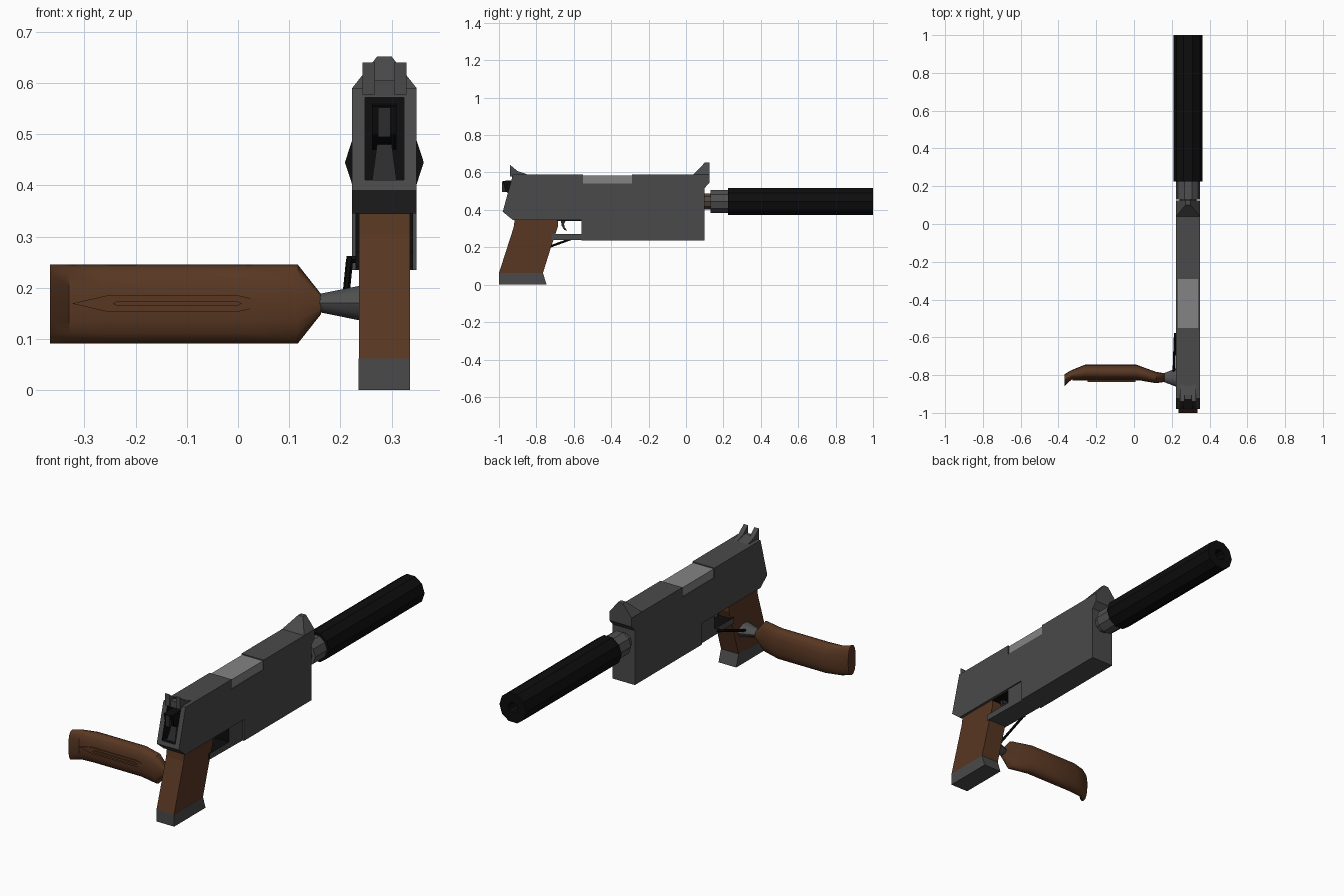
import bpy, bmesh, math
from mathutils import Vector

if "Cube" in bpy.data.objects:
    bpy.data.objects.remove(bpy.data.objects["Cube"])

CX = 0.286   # centre plane of the pistol


def material(name, r, g, b):
    m = bpy.data.materials.new(name)
    m.diffuse_color = (r, g, b, 1)
    m.use_nodes = True
    m.node_tree.nodes["Principled BSDF"].inputs["Base Color"].default_value = m.diffuse_color
    return m


GREY = material("gun grey", 0.068, 0.068, 0.068)
MID = material("hinge grey", 0.08, 0.08, 0.082)
SILVER = material("port silver", 0.23, 0.23, 0.23)
BLACK = material("black", 0.004, 0.004, 0.004)
DARK = material("dark grey", 0.025, 0.025, 0.025)
BROWN = material("wood brown", 0.098, 0.038, 0.016)
BARREL = material("barrel brown grey", 0.085, 0.062, 0.05)


def loft(name, rings, mat, smooth=False):
    """Skin a list of equal-length point rings and cap both ends."""
    bm = bmesh.new()
    vs = [[bm.verts.new(p) for p in ring] for ring in rings]
    n = len(vs[0])
    for a, b in zip(vs, vs[1:]):
        for i in range(n):
            j = (i + 1) % n
            bm.faces.new((a[i], a[j], b[j], b[i]))
    bm.faces.new(vs[0][::-1])
    bm.faces.new(vs[-1])
    bmesh.ops.recalc_face_normals(bm, faces=bm.faces)
    me = bpy.data.meshes.new(name)
    bm.to_mesh(me)
    bm.free()
    me.materials.append(mat)
    ob = bpy.data.objects.new(name, me)
    bpy.context.collection.objects.link(ob)
    if smooth:
        bpy.ops.object.select_all(action='DESELECT')
        ob.select_set(True)
        bpy.context.view_layer.objects.active = ob
        bpy.ops.object.shade_smooth_by_angle(angle=math.radians(40))
    return ob


def prism(name, profile, x0, x1, mat):
    """Extrude a (y, z) profile across x."""
    return loft(name, [[(x, y, z) for y, z in profile] for x in (x0, x1)], mat)


def box(name, x0, x1, y0, y1, z0, z1, mat):
    return prism(name, [(y0, z0), (y1, z0), (y1, z1), (y0, z1)], x0, x1, mat)


def tube_y(name, stations, cz, n, mat):
    """Round part along y from (y, radius) stations."""
    rings = [[(CX + r * math.cos(2 * math.pi * i / n), y,
               cz + r * math.sin(2 * math.pi * i / n)) for i in range(n)]
             for y, r in stations]
    return loft(name, rings, mat)


def tube_x(name, stations, cz, n, mat, power=1.0):
    """Oval part along x from (x, y centre, y radius, z radius) stations."""
    def bulge(v):
        return math.copysign(abs(v) ** power, v)
    rings = [[(x, cy + ry * bulge(math.cos(2 * math.pi * i / n)),
               cz + rz * bulge(math.sin(2 * math.pi * i / n))) for i in range(n)]
             for x, cy, ry, rz in stations]
    return loft(name, rings, mat, True)


def cut(ob, cutter):
    mod = ob.modifiers.new("cut", 'BOOLEAN')
    mod.operation = 'DIFFERENCE'
    mod.solver = 'EXACT'
    mod.material_mode = 'TRANSFER'
    mod.object = cutter
    bpy.context.view_layer.objects.active = ob
    bpy.ops.object.modifier_apply(modifier=mod.name)
    bpy.data.objects.remove(cutter)


# Slide and frame, with a rear channel and an ejection port
body = prism("body", [(-0.925, 0.59), (-0.98, 0.39), (-0.925, 0.345), (-0.45, 0.345),
                      (-0.45, 0.235), (0.098, 0.235), (0.098, 0.59)],
             CX - 0.063, CX + 0.063, GREY)
cut(body, prism("channel_cutter", [(-1.1, 0.41), (-0.91, 0.41), (-0.865, 0.572), (-1.1, 0.572)],
                CX - 0.038, CX + 0.038, BLACK))
cut(body, box("port_cutter", 0.1, 0.5, -0.55, -0.29, 0.54, 0.7, GREY))
box("ejection_port", CX - 0.059, CX + 0.059, -0.555, -0.285, 0.535, 0.585, SILVER)

# Hammer in the rear channel
prism("hammer", [(-0.98, 0.555), (-0.88, 0.56), (-0.90, 0.47), (-0.945, 0.485), (-0.965, 0.5)],
      CX - 0.024, CX + 0.024, BLACK)
loft("hammer_strut", [[(CX - w, y, z), (CX + w, y, z), (CX + w, -0.88, z), (CX - w, -0.88, z)]
                      for w, y, z in ((0.024, -0.955, 0.41), (0.013, -0.925, 0.49))], DARK)
box("hammer_face", CX - 0.012, CX + 0.012, -0.983, -0.93, 0.495, 0.552, DARK)

# Sights
prism("rear_sight_base", [(-0.93, 0.575), (-0.93, 0.605), (-0.905, 0.605), (-0.85, 0.588)],
      CX - 0.043, CX + 0.043, GREY)
for side in (-1, 1):
    prism("rear_sight_prong", [(-0.94, 0.578), (-0.94, 0.64), (-0.90, 0.607), (-0.85, 0.59)],
          CX + side * 0.0185, CX + side * 0.043, GREY)
prism("front_sight_lip", [(0.09, 0.59), (0.125, 0.59), (0.125, 0.545), (0.098, 0.515), (0.09, 0.515)],
      CX - 0.063, CX + 0.063, GREY)
loft("front_sight", [[(CX - w, y0, z), (CX + w, y0, z), (CX + w, 0.125, z), (CX - w, 0.125, z)]
                     for w, y0, z in ((0.063, 0.04, 0.59), (0.014, 0.10, 0.652))], GREY)

# Trigger guard with black inner faces, and the trigger
guard = prism("trigger_guard", [(-0.72, 0.24), (-0.45, 0.236), (-0.45, 0.35), (-0.56, 0.35),
                                (-0.56, 0.27), (-0.72, 0.27)], CX - 0.056, CX + 0.056, GREY)
guard.data.materials.append(BLACK)
for f in guard.data.polygons:
    if f.normal.y < -0.5 or (f.normal.z > 0.5 and f.center.z < 0.3):
        f.material_index = 1
box("guard_roof", CX - 0.05, CX + 0.05, -0.69, -0.56, 0.340, 0.348, BLACK)
prism("trigger", [(-0.67, 0.35), (-0.64, 0.35), (-0.652, 0.325), (-0.648, 0.305), (-0.635, 0.29),
                  (-0.65, 0.292), (-0.665, 0.315)], CX - 0.015, CX + 0.015, DARK)

# Grip and magazine base
prism("grip", [(-0.915, 0.35), (-0.685, 0.35), (-0.685, 0.31), (-0.725, 0.19), (-0.765, 0.062),
               (-1.0, 0.062), (-0.922, 0.305)], CX - 0.05, CX + 0.05, BROWN)
prism("magazine_base", [(-1.0, 0.062), (-0.765, 0.062), (-0.745, 0.0), (-1.0, 0.0)],
      CX - 0.0505, CX + 0.0505, GREY)

# Barrel, collar and suppressor with a bore
tube_y("barrel", [(0.09, 0.046), (0.14, 0.046)], 0.445, 10, BARREL)
tube_y("collar", [(0.13, 0.064), (0.23, 0.064)], 0.445, 10, MID)
tube_y("suppressor", [(0.225, 0.077), (1.0, 0.077), (1.0, 0.028), (0.93, 0.028)], 0.445, 10, BLACK)

# Side stock, its hinge and raised panel
tube_x("stock", [(-0.367, -0.826, 0.031, 0.077), (-0.33, -0.798, 0.025, 0.077),
                 (-0.26, -0.785, 0.04, 0.077), (0.013, -0.785, 0.04, 0.077),
                 (0.117, -0.813, 0.03, 0.077), (0.162, -0.813, 0.023, 0.02)],
       0.168, 16, BROWN, 0.85)
tube_x("stock_hinge", [(0.155, -0.813, 0.022, 0.018), (0.24, -0.813, 0.055, 0.036)], 0.17, 10, MID)
for name, xa, xb, t, h, y in (("stock_panel", -0.325, 0.07, 0.07, 0.016, -0.829),
                              ("stock_rib", -0.245, 0.008, 0.01, 0.005, -0.836)):
    outline = [(xa, 0), (xa + t, h), (xb - t, h), (xb, 0), (xb - t, -h), (xa + t, -h)]
    loft(name, [[(x, yy, 0.169 + z) for x, z in outline] for yy in (y, -0.79)], BROWN)


# Brace rod from the hinge up to the frame
def rod(name, a, b, r):
    a, b = Vector(a), Vector(b)
    q = (b - a).to_track_quat('Z', 'Y')
    corners = [q @ Vector((r * math.cos(math.pi * i / 3), r * math.sin(math.pi * i / 3), 0))
               for i in range(6)]
    loft(name, [[p + c for c in corners] for p in (a, b)], BLACK)


rod("brace_rod", (0.211, -0.78, 0.185), (0.218, -0.585, 0.255), 0.007)
rod("brace_pin", (0.212, -0.585, 0.255), (0.245, -0.585, 0.255), 0.008)
